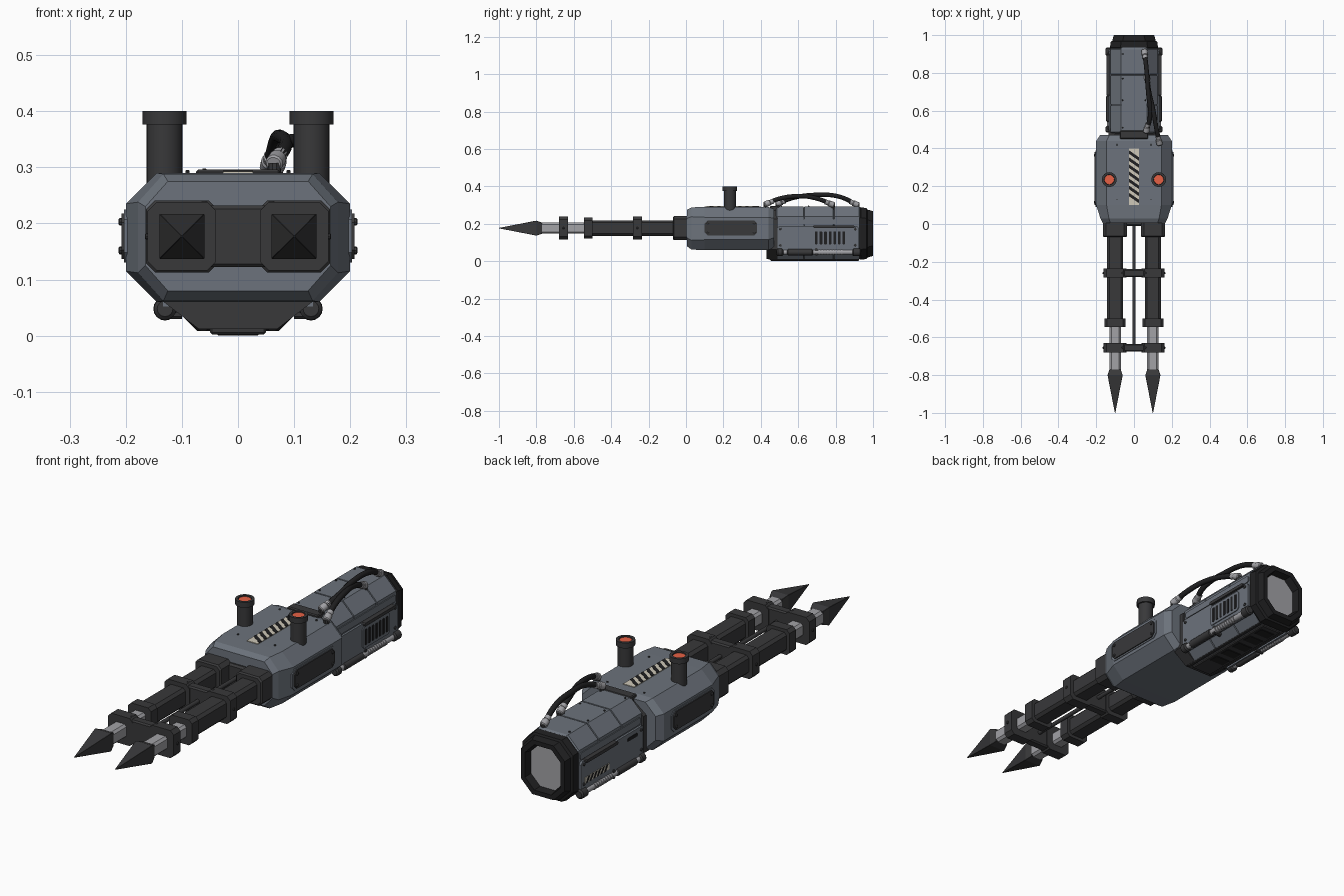
import bpy, bmesh, math
from mathutils import Vector

if "Cube" in bpy.data.objects:
    bpy.data.objects.remove(bpy.data.objects["Cube"])


def material(name, *rgb):
    m = bpy.data.materials.new(name)
    m.diffuse_color = (*rgb, 1)
    m.use_nodes = True
    m.node_tree.nodes["Principled BSDF"].inputs["Base Color"].default_value = m.diffuse_color
    return m


STEEL = material("blue_grey", 0.15, 0.17, 0.20)
DARK = material("dark_grey", 0.04, 0.04, 0.042)
BLACK = material("black", 0.014, 0.014, 0.015)
SILVER = material("silver", 0.36, 0.36, 0.38)
RED = material("red_light", 0.80, 0.12, 0.06)
CREAM = material("cream", 0.62, 0.58, 0.48)


def finish(name, bm, *mats):
    bmesh.ops.recalc_face_normals(bm, faces=bm.faces)
    me = bpy.data.meshes.new(name)
    bm.to_mesh(me)
    bm.free()
    ob = bpy.data.objects.new(name, me)
    bpy.context.collection.objects.link(ob)
    for m in mats:
        me.materials.append(m)
    return ob


def octagon(y, hw, z0, z1, cx, ct, cb=None, x=0.0):
    """Chamfered rectangle ring facing along y."""
    cb = ct if cb is None else cb
    pts = [(hw, z0 + cb), (hw, z1 - ct), (hw - cx, z1), (cx - hw, z1),
           (-hw, z1 - ct), (-hw, z0 + cb), (cx - hw, z0), (hw - cx, z0)]
    return [(x + px, y, pz) for px, pz in pts]


def loft(name, rings, mat):
    bm = bmesh.new()
    loops = [[bm.verts.new(p) for p in r] for r in rings]
    n = len(loops[0])
    for a, b in zip(loops, loops[1:]):
        for i in range(n):
            bm.faces.new((a[i], a[(i + 1) % n], b[(i + 1) % n], b[i]))
    bm.faces.new(loops[0])
    bm.faces.new(loops[-1])
    return finish(name, bm, mat)


def box(name, x, y, z, mat, bevel=0.0):
    bm = bmesh.new()
    bmesh.ops.create_cube(bm, size=1)
    for v in bm.verts:
        v.co = [sum(r) / 2 + c * (r[1] - r[0]) for c, r in zip(v.co, (x, y, z))]
    if bevel:
        bmesh.ops.bevel(bm, geom=bm.edges[:], offset=bevel, segments=1, affect='EDGES')
    return finish(name, bm, mat)


def turned(name, start, axis, profile, mat, n=20):
    """Revolve (distance, radius) pairs about an axis."""
    start, axis = Vector(start), Vector(axis).normalized()
    q = axis.to_track_quat('Z', 'Y')
    ob = loft(name, [[start + q @ Vector((r * math.cos(i * math.tau / n),
              r * math.sin(i * math.tau / n), d)) for i in range(n)] for d, r in profile], mat)
    bpy.ops.object.select_all(action='DESELECT')
    ob.select_set(True)
    bpy.context.view_layer.objects.active = ob
    bpy.ops.object.shade_smooth_by_angle(angle=math.radians(35))
    return ob


def bolt(pos, axis, r=0.006):
    turned("bolt", pos, axis, [(-0.004, r), (0.003, r), (0.005, r * 0.6)], DARK, 8)


def side_plate(name, s, x0, x1, y0, y1, z0, z1, c, mat):
    ring = [(y0 + c, z0), (y1 - c, z0), (y1, z0 + c), (y1, z1 - c),
            (y1 - c, z1), (y0 + c, z1), (y0, z1 - c), (y0, z0 + c)]
    return loft(name, [[(s * x, y, z) for y, z in ring] for x in (x0, x1)], mat)


def hazard(name, origin, u, v, lu, lv, count):
    """Warning strip with slanted dark bands."""
    o, u, v = Vector(origin), Vector(u), Vector(v)
    n = u.cross(v) * 0.001
    bm = bmesh.new()

    def prism(uv, h0, h1, idx):
        lo, hi = [[bm.verts.new(o + u * a + v * b + n * h) for a, b in uv] for h in (h0, h1)]
        k = len(uv)
        faces = [bm.faces.new(hi), bm.faces.new(lo)]
        faces += [bm.faces.new((lo[i], lo[(i + 1) % k], hi[(i + 1) % k], hi[i])) for i in range(k)]
        for f in faces:
            f.material_index = idx
    prism([(0, 0), (lu, 0), (lu, lv), (0, lv)], -3, 2, 0)
    step = (lu - lv * 0.7) / count
    for i in range(count):
        a, w = i * step + step * 0.25, step * 0.5
        prism([(a, 0), (a + w, 0), (a + w + lv * 0.7, lv), (a + lv * 0.7, lv)], 1, 3, 1)
    return finish(name, bm, CREAM, BLACK)


# Main housing
loft("main_housing", [octagon(0.005, 0.165, 0.08, 0.275, 0.04, 0.045),
                      octagon(0.03, 0.178, 0.062, 0.288, 0.045, 0.05),
                      octagon(0.10, 0.20, 0.06, 0.29, 0.055, 0.055),
                      octagon(0.44, 0.20, 0.06, 0.29, 0.055, 0.055),
                      octagon(0.47, 0.18, 0.075, 0.28, 0.05, 0.05)], STEEL)
hazard("top_warning_strip", (0.027, 0.10, 0.291), (0, 1, 0), (-1, 0, 0), 0.30, 0.054, 7)
box("front_plate", (-0.15, 0.15), (-0.01, 0.02), (0.125, 0.23), DARK, 0.008)
for y in (0.13, 0.42):
    for x in (-0.09, 0.09):
        bolt((x, y, 0.29), (0, 0, 1), 0.004)

# Forks, sensor posts and side covers
for s in (-1, 1):
    x = s * 0.1

    def sq(y, h, c):
        return octagon(y, h, 0.177 - h, 0.177 + h, c, c, x=x)
    loft("fork_socket", [sq(0.01, 0.064, 0.016), sq(-0.064, 0.064, 0.016), sq(-0.07, 0.058, 0.014)], DARK)
    loft("fork_barrel", [sq(-0.05, 0.042, 0.012), sq(-0.52, 0.042, 0.012)], DARK)
    loft("fork_collar", [sq(-0.50, 0.056, 0.014), sq(-0.545, 0.056, 0.014)], DARK)
    loft("fork_piston", [sq(-0.53, 0.030, 0.010), sq(-0.785, 0.030, 0.010)], SILVER)
    loft("fork_spike", [sq(-0.77, 0.030, 0.001), sq(-0.80, 0.040, 0.001), sq(-1.0, 0.0012, 0.0004)], DARK)
    for y in (-0.26, -0.655):
        loft("clamp_jaw", [sq(y - 0.024, 0.061, 0.016), sq(y + 0.024, 0.061, 0.016)], DARK)
        bolt((s * 0.06, y, 0.235), (0, 0, 1))
        bolt((s * 0.161, y, 0.177), (s, 0, 0))
    turned("sensor_post", (s * 0.131, 0.235, 0.25), (0, 0, 1),
           [(0, 0.032), (0.126, 0.032), (0.126, 0.039), (0.15, 0.039), (0.15, 0.027), (0.142, 0.026)], DARK, 24)
    turned("sensor_light", (s * 0.131, 0.235, 0.388), (0, 0, 1), [(0, 0.026), (0.008, 0.025)], RED, 24)
    side_plate("side_cover_rim", s, 0.19, 0.203, 0.09, 0.39, 0.13, 0.225, 0.018, STEEL)
    side_plate("side_cover", s, 0.19, 0.208, 0.10, 0.38, 0.137, 0.218, 0.016, DARK)
    for y in (0.116, 0.364):
        for z in (0.152, 0.203):
            bolt((s * 0.208, y, z), (s, 0, 0), 0.007)

# Clamp bridges and centre rod
for y in (-0.26, -0.655):
    box("clamp_bridge", (-0.09, 0.09), (y - 0.021, y + 0.021), (0.122, 0.232), DARK, 0.006)
turned("centre_rod", (0, -0.66, 0.177), (0, 1, 0), [(0, 0.009), (0.67, 0.009)], DARK, 12)

# Neck and rear housing with panel seams
def rear(y, d=0.0):
    return octagon(y, 0.125 - d, 0.012 + d, 0.293 - d, 0.055, 0.055, 0.06)


loft("neck", [octagon(0.43, 0.135, 0.012, 0.275, 0.065, 0.05), octagon(0.49, 0.135, 0.012, 0.275, 0.065, 0.05)], DARK)
box("neck_top_plate", (-0.075, 0.075), (0.45, 0.495), (0.26, 0.296), DARK, 0.004)
rings = [rear(0.48, 0.006), rear(0.487)]
for y in (0.63, 0.79):
    rings += [rear(y - 0.003), rear(y - 0.002, 0.005), rear(y + 0.002, 0.005), rear(y + 0.003)]
loft("rear_housing", rings + [rear(0.925), rear(0.94, 0.01)], STEEL)
for y in (0.51, 0.655, 0.77, 0.90):
    for s in (-1, 1):
        bolt((s * 0.06, y, 0.293), (0, 0, 1), 0.004)

# Tail shroud with hollow opening
def tail(y, d, c=0.055):
    return octagon(y, 0.127 - d, 0.008 + d, 0.288 - d, c, c)


loft("tail_shroud", [tail(0.925, 0.004), tail(0.935, 0), tail(0.965, 0.004), tail(0.97, 0.012),
                     tail(1.0, 0.020), tail(1.0, 0.040, 0.045), tail(0.965, 0.045, 0.045)], BLACK)
loft("tail_lining", [tail(0.967, 0.046, 0.045), tail(0.9665, 0.048, 0.045)], SILVER)

# Rear side panels and gas tubes
for s in (-1, 1):
    side_plate("rear_side_panel", s, 0.11, 0.134, 0.485, 0.925, 0.04, 0.188, 0.012, STEEL)
    side_plate("upper_side_panel", s, 0.115, 0.129, 0.50, 0.92, 0.195, 0.225, 0.006, STEEL)
    for y in (0.505, 0.905):
        for z in (0.085, 0.172):
            bolt((s * 0.134, y, z), (s, 0, 0), 0.007)
    turned("side_tube", (s * 0.13, 0.49, 0.048), (0, 1, 0), [(0, 0.013), (0.43, 0.013)], SILVER, 16)
    for y0, y1, r in ((0.485, 0.52, 0.020), (0.54, 0.68, 0.017), (0.89, 0.935, 0.021)):
        turned("tube_sleeve", (s * 0.13, y0, 0.048), (0, 1, 0),
               [(0, r * 0.7), (0.006, r), (y1 - y0 - 0.006, r), (y1 - y0, r * 0.7)], DARK, 16)
    for i in range(9):
        turned("tube_rib", (s * 0.13, 0.71 + i * 0.015, 0.048), (0, 1, 0), [(0, 0.016), (0.007, 0.016)], SILVER, 12)
    side_plate("tube_bracket", s, 0.10, 0.138, 0.69, 0.705, 0.03, 0.07, 0.004, DARK)
    side_plate("edge_guard", s, 0.12, 0.145, 0.68, 0.90, 0.178, 0.192, 0.004, DARK)

# Vent slots on the right, warning strip and slot on the left
side_plate("vent_frame", 1, 0.12, 0.138, 0.675, 0.865, 0.078, 0.172, 0.01, STEEL)
for i in range(7):
    y = 0.69 + i * 0.0245
    side_plate("vent_slot", 1, 0.13, 0.1395, y, y + 0.014, 0.09, 0.16, 0.003, BLACK)
hazard("side_warning_strip", (-0.1345, 0.90, 0.085), (0, -1, 0), (0, 0, 1), 0.17, 0.026, 6)
side_plate("small_slot", -1, 0.12, 0.136, 0.53, 0.60, 0.155, 0.17, 0.004, BLACK)

# Underside grille
box("belly_plate", (-0.05, 0.05), (0.45, 0.925), (0.002, 0.02), DARK, 0.004)
for i in range(5):
    y = 0.55 + i * 0.075
    box("belly_slot", (-0.038, 0.038), (y, y + 0.05), (0.0, 0.01), BLACK, 0.003)
for s in (-1, 1):
    box("belly_rail", (s * 0.062 - 0.008, s * 0.062 + 0.008), (0.44, 0.925), (0.008, 0.03), DARK, 0.003)

# Bent cables with silver connectors
paths = [[(0.135, 0.425, 0.305), (0.12, 0.50, 0.335), (0.10, 0.61, 0.348), (0.08, 0.70, 0.335), (0.068, 0.785, 0.302)],
         [(0.065, 0.49, 0.308), (0.085, 0.57, 0.338), (0.075, 0.70, 0.355), (0.066, 0.82, 0.345), (0.055, 0.915, 0.302)]]
for path in paths:
    cu = bpy.data.curves.new("cable", 'CURVE')
    cu.dimensions = '3D'
    cu.bevel_depth = 0.012
    cu.bevel_resolution = 3
    cu.resolution_u = 8
    sp = cu.splines.new('BEZIER')
    sp.bezier_points.add(len(path) - 1)
    for bp, p in zip(sp.bezier_points, path):
        bp.co = p
        bp.handle_left_type = bp.handle_right_type = 'AUTO'
    cu.materials.append(BLACK)
    bpy.context.collection.objects.link(bpy.data.objects.new("cable", cu))
    for a, b in ((path[0], path[1]), (path[-1], path[-2])):
        d = Vector(b) - Vector(a)
        turned("cable_connector", Vector(a) - d * 0.08, d,
               [(0, 0.013), (0.004, 0.016), (0.03, 0.016), (0.034, 0.013), (0.05, 0.014)], SILVER, 14)
        turned("cable_socket", (a[0], a[1], 0.262), (0, 0, 1), [(0, 0.012), (a[2] - 0.262, 0.012)], DARK, 10)
